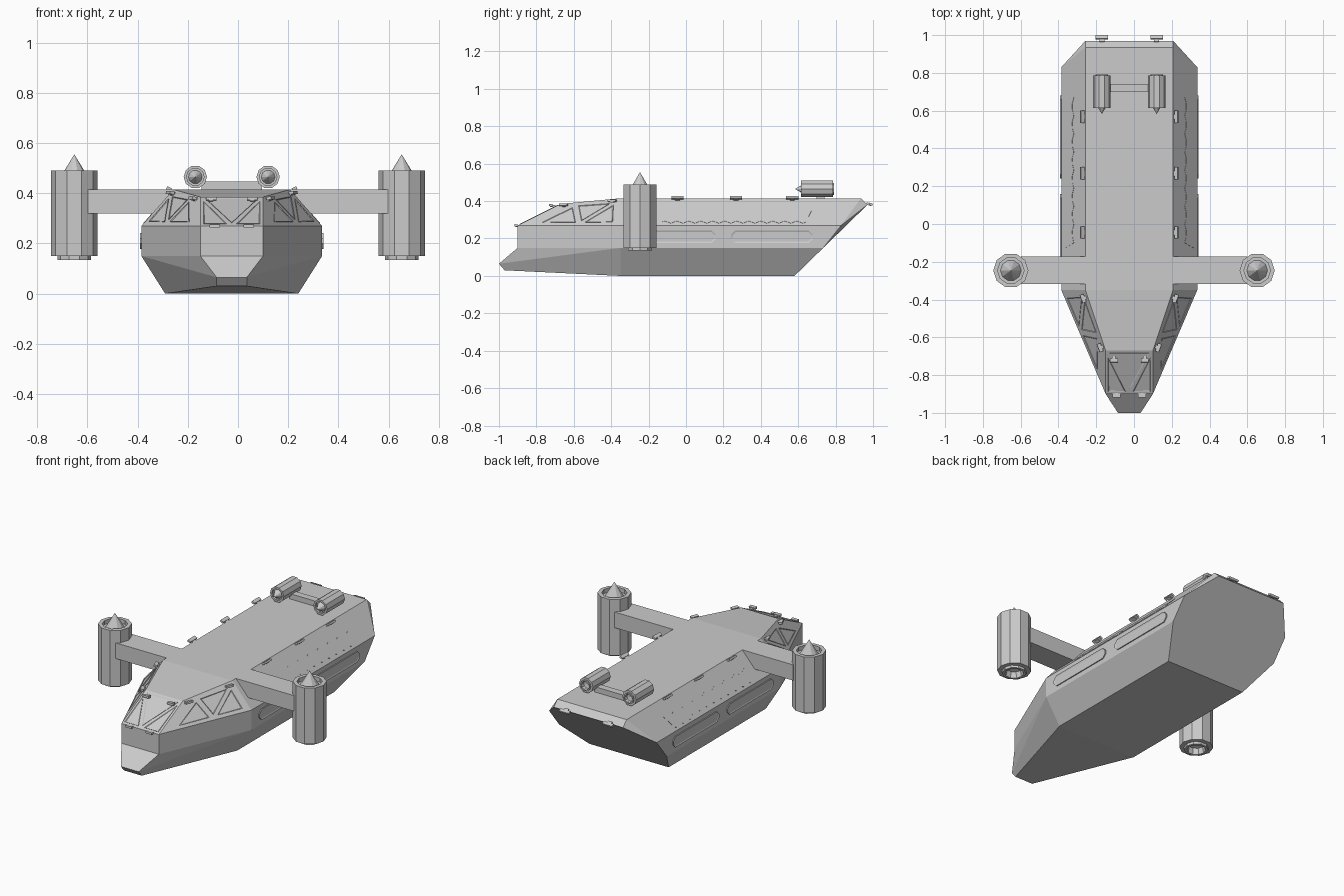
import bpy, bmesh, math
from mathutils import Vector, Matrix

if "Cube" in bpy.data.objects:
    bpy.data.objects.remove(bpy.data.objects["Cube"])

CX = -0.025  # hull centre line


def finish(name, bm):
    bmesh.ops.recalc_face_normals(bm, faces=bm.faces[:])
    me = bpy.data.meshes.new(name)
    bm.to_mesh(me)
    bm.free()
    ob = bpy.data.objects.new(name, me)
    bpy.context.collection.objects.link(ob)
    return ob


def add_box(bm, centre, size, rot=Matrix.Identity(4)):
    m = Matrix.Translation(centre) @ rot @ Matrix.Diagonal((*size, 1))
    bmesh.ops.create_cube(bm, size=1, matrix=m)


def plate(name, pts, h, rim, outward, sunk=0.003):
    """Thin raised plate on a hull face, with a recessed centre."""
    bm = bmesh.new()
    pts = [Vector(p) for p in pts]
    f = bm.faces.new([bm.verts.new(p) for p in pts])
    f.normal_update()
    n = f.normal.copy()
    if n.dot(Vector(outward)) < 0:
        n = -n
    bmesh.ops.translate(bm, vec=n * -0.004, verts=bm.verts[:])
    ext = bmesh.ops.extrude_face_region(bm, geom=[f], use_keep_orig=True)["geom"]
    bmesh.ops.translate(bm, vec=n * (h + 0.004),
                        verts=[v for v in ext if isinstance(v, bmesh.types.BMVert)])
    bmesh.ops.recalc_face_normals(bm, faces=bm.faces[:])
    if rim:
        top = max(bm.faces, key=lambda q: q.calc_center_median().dot(n))
        bmesh.ops.inset_individual(bm, faces=[top], thickness=rim, depth=-sunk)
    return finish(name, bm)


def lathe(name, profile, matrix, n=10):
    bm = bmesh.new()
    rings = []
    for r, z in profile:
        k = n if r else 1
        rings.append([bm.verts.new((r * math.cos(math.tau * i / n),
                                    r * math.sin(math.tau * i / n), z)) for i in range(k)])
    for a, b in zip(rings, rings[1:]):
        for i in range(n):
            j = (i + 1) % n
            vs = [a[i % len(a)], a[j % len(a)], b[j % len(b)], b[i % len(b)]]
            bm.faces.new(list(dict.fromkeys(vs)))
    bm.transform(matrix)
    return finish(name, bm)


# Hull: half outline points, mirrored about the centre line
P = {
    "a0": (.125, -.67, .385), "a1": (.232, -.35, .415), "a2": (.232, .935, .415), "a3": (.232, .97, .38),
    "b0": (.125, -.90, .27), "b1": (.36, -.35, .27), "b2": (.36, .83, .27),
    "c0": (.125, -.90, .15), "c1": (.36, -.35, .15), "c2": (.36, .734, .15),
    "d0": (.06, -1.0, .065),
    "e0": (.06, -.97, .03), "e1": (.265, -.35, 0), "e2": (.265, .58, 0),
}


def hp(x, y, z, s=1):
    return Vector((CX + s * x, y, z))


bm = bmesh.new()
V = {s: {k: bm.verts.new(hp(*p, s)) for k, p in P.items()} for s in (1, -1)}
for side in ("a0 b0 b1 a1", "a1 b1 b2 a2", "a2 b2 a3", "b0 c0 c1 b1", "b1 c1 c2 b2",
             "c0 d0 c1", "d0 e0 e1 c1", "c1 e1 e2 c2"):
    for s in (1, -1):
        bm.faces.new([V[s][k] for k in side.split()])
for mid in ("a0 a1", "a1 a2", "a2 a3", "a3 b2 c2 e2", "a0 b0", "b0 c0", "c0 d0",
            "d0 e0", "e0 e1", "e1 e2"):
    ks = mid.split()
    bm.faces.new([V[1][k] for k in ks] + [V[-1][k] for k in reversed(ks)])
finish("hull", bm)


def on_face(corners, u, v, s):
    a, b, c, d = (hp(*P[k], s) for k in corners.split())
    return a.lerp(b, u).lerp(d.lerp(c, u), v)


for s, tag in ((1, "right"), (-1, "left")):
    # Canopy side panes
    tris = [((.08, .88), (.10, .25), (.36, .88)),
            ((.16, .18), (.62, .18), (.41, .82)),
            ((.46, .88), (.68, .25), (.80, .88))]
    for i, t in enumerate(tris):
        plate(f"side_pane_{tag}_{i}", [on_face("a1 a0 b0 b1", u, v, s) for u, v in t],
              .003, .006, (s, 0, 1))

    # Long octagonal panels on the flanks
    for i, (y0, y1) in enumerate(((-.28, .16), (.24, .68))):
        c, z0, z1 = .022, .177, .242
        yz = [(y0 + c, z0), (y1 - c, z0), (y1, z0 + c), (y1, z1 - c),
              (y1 - c, z1), (y0 + c, z1), (y0, z1 - c), (y0, z0 + c)]
        plate(f"flank_panel_{tag}_{i}", [hp(.36, y, z, s) for y, z in yz], .006, .008, (s, 0, 0))

    # Thin wavy-edged armour sheet on the sloping shoulder
    def slope(y, z):
        return hp(.232 + .128 * (.415 - z) / .145, y, z, s)
    low = [slope(-.13 + .77 * i / 48, .287 + .006 * math.sin(i * 1.57)) for i in range(49)]
    high = [slope(.67 - .77 * i / 24, .340 + .006 * math.cos(i * 2.1)) for i in range(25)]
    plate(f"shoulder_sheet_{tag}", low + high, .0015, 0, (s, 0, 1))

    # Wing arm
    bm = bmesh.new()
    root = CX + s * .22
    add_box(bm, ((root + s * .598) / 2, -.244, .3675), (abs(s * .598 - root), .145, .095))
    finish(f"wing_{tag}", bm)

# Windscreen panes: a big V split into three triangles
for i, t in enumerate([((.08, .06), (.92, .06), (.5, .9)),
                       ((.05, .16), (.42, .94), (.05, .94)),
                       ((.95, .16), (.95, .94), (.58, .94))]):
    pts = [hp(-.125 + .25 * u, -.67 - .23 * v, .385 - .115 * v) for u, v in t]
    plate(f"windscreen_pane_{i}", pts, .002, .006, (0, -1, 1), .002)

# Engines: ten-sided pods with intake cone and recessed nozzle
pod = [(0, .03), (.045, .02), (.052, -.015), (.067, -.015), (.067, 0), (.093, 0),
       (.093, .34), (.07, .34), (.07, .315), (.055, .315), (0, .405)]
for s, tag in ((1, "right"), (-1, "left")):
    lathe(f"lift_engine_{tag}", pod, Matrix.Translation((s * .652, -.246, .15)))
    m = (Matrix.Translation((CX + s * .145, .785, .465)) @ Matrix.Rotation(math.pi / 2, 4, 'X')
         @ Matrix.Scale(.5, 4))
    lathe(f"rear_thruster_{tag}", pod, m)

# Bar joining the rear thrusters
bm = bmesh.new()
add_box(bm, (CX, .72, .43), (.24, .042, .034))
finish("thruster_bar", bm)


# Small tilted lamps
def lamp(name, loc, out, length):
    out = Vector(out).normalized()
    t = out.cross(Vector((0, 0, 1))).normalized()
    up = t.cross(out)
    rot = Matrix((t, out, up)).transposed().to_4x4()
    bm = bmesh.new()
    loc = Vector(loc)
    add_box(bm, loc, (length, .02, .012), rot)
    add_box(bm, loc - out * .010 - up * .003, (length * .4, .028, .012), rot)
    finish(name, bm)


for s, tag in ((1, "right"), (-1, "left")):
    for i, y in enumerate((-.045, .268, .568)):
        lamp(f"deck_lamp_{tag}_{i}", hp(.25, y, .418, s), (s * .85, 0, .45), .065)
    lamp(f"stern_lamp_{tag}", hp(.145, .988, .383, s), (0, .92, -.35), .065)
    lamp(f"brow_lamp_{tag}", hp(.082, -.722, .378, s), (0, -1, .1), .042)
    lamp(f"chin_lamp_{tag}", hp(.068, -.908, .27, s), (0, -1, .05), .042)
    lamp(f"canopy_lamp_front_{tag}", hp(.155, -.655, .38, s), (s * .9, -.35, .15), .045)
    lamp(f"canopy_lamp_rear_{tag}", hp(.245, -.395, .402, s), (s * .9, -.35, .15), .045)
